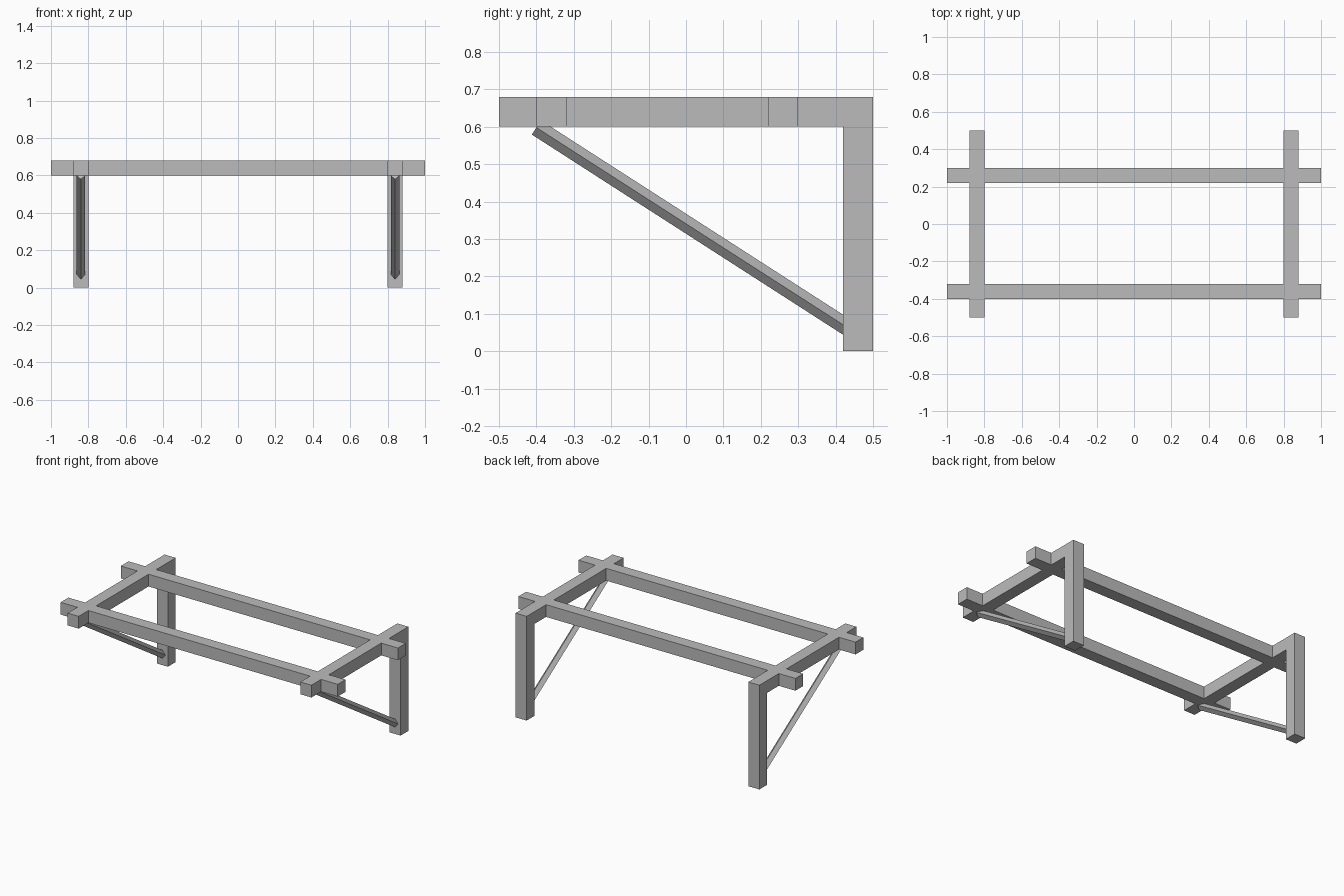
import bpy, bmesh, math
from mathutils import Vector, Matrix

if "Cube" in bpy.data.objects:
    bpy.data.objects.remove(bpy.data.objects["Cube"])

gray = bpy.data.materials.new("plain_gray")
gray.diffuse_color = (0.5, 0.5, 0.5, 1)
gray.use_nodes = True
gray.node_tree.nodes["Principled BSDF"].inputs["Base Color"].default_value = gray.diffuse_color

T = 0.08          # timber thickness
SIDE_X = 0.84     # centre of the side frames
TOP, UNDER = 0.68, 0.60


def finish(name, bm):
    bmesh.ops.recalc_face_normals(bm, faces=bm.faces)
    me = bpy.data.meshes.new(name)
    bm.to_mesh(me)
    bm.free()
    me.materials.append(gray)
    ob = bpy.data.objects.new(name, me)
    bpy.context.collection.objects.link(ob)
    return ob


def extrude_profile(bm, points, offset):
    face = bm.faces.new([bm.verts.new(p) for p in points])
    geom = bmesh.ops.extrude_face_region(bm, geom=[face])["geom"]
    moved = [v for v in geom if isinstance(v, bmesh.types.BMVert)]
    bmesh.ops.translate(bm, verts=moved, vec=offset)


def add_box(bm, lo, hi):
    lo, hi = Vector(lo), Vector(hi)
    mat = Matrix.Translation((lo + hi) / 2) @ Matrix.Diagonal((*(hi - lo), 1))
    bmesh.ops.create_cube(bm, size=1, matrix=mat)


for side, sx in (("left", -1), ("right", 1)):
    # Side frame: cross beam and rear leg as one L profile
    bm = bmesh.new()
    x0 = sx * SIDE_X - T / 2
    profile = [(-0.5, UNDER), (0.5 - T, UNDER), (0.5 - T, 0),
               (0.5, 0), (0.5, TOP), (-0.5, TOP)]
    extrude_profile(bm, [(x0, y, z) for y, z in profile], (T, 0, 0))
    finish(side + "_side_frame", bm)

    # Diagonal brace: square bar turned on edge
    bm = bmesh.new()
    x = sx * SIDE_X
    start, end = Vector((x, -0.40, 0.598)), Vector((x, 0.46, 0.045))
    axis = end - start
    across = Vector((1, 0, 0))
    up = across.cross(axis).normalized()
    r = 0.0225
    ring = [start + r * d for d in (across, up, -across, -up)]
    extrude_profile(bm, ring, axis)
    finish(side + "_brace", bm)

# Long rails, housed flush between and outside the side frames
inner, outer = SIDE_X - T / 2, SIDE_X + T / 2
for name, y in (("front_rail", -0.40), ("back_rail", 0.22)):
    bm = bmesh.new()
    for a, b in ((-1, -outer), (-inner, inner), (outer, 1)):
        add_box(bm, (a, y, UNDER), (b, y + T, TOP))
    finish(name, bm)
